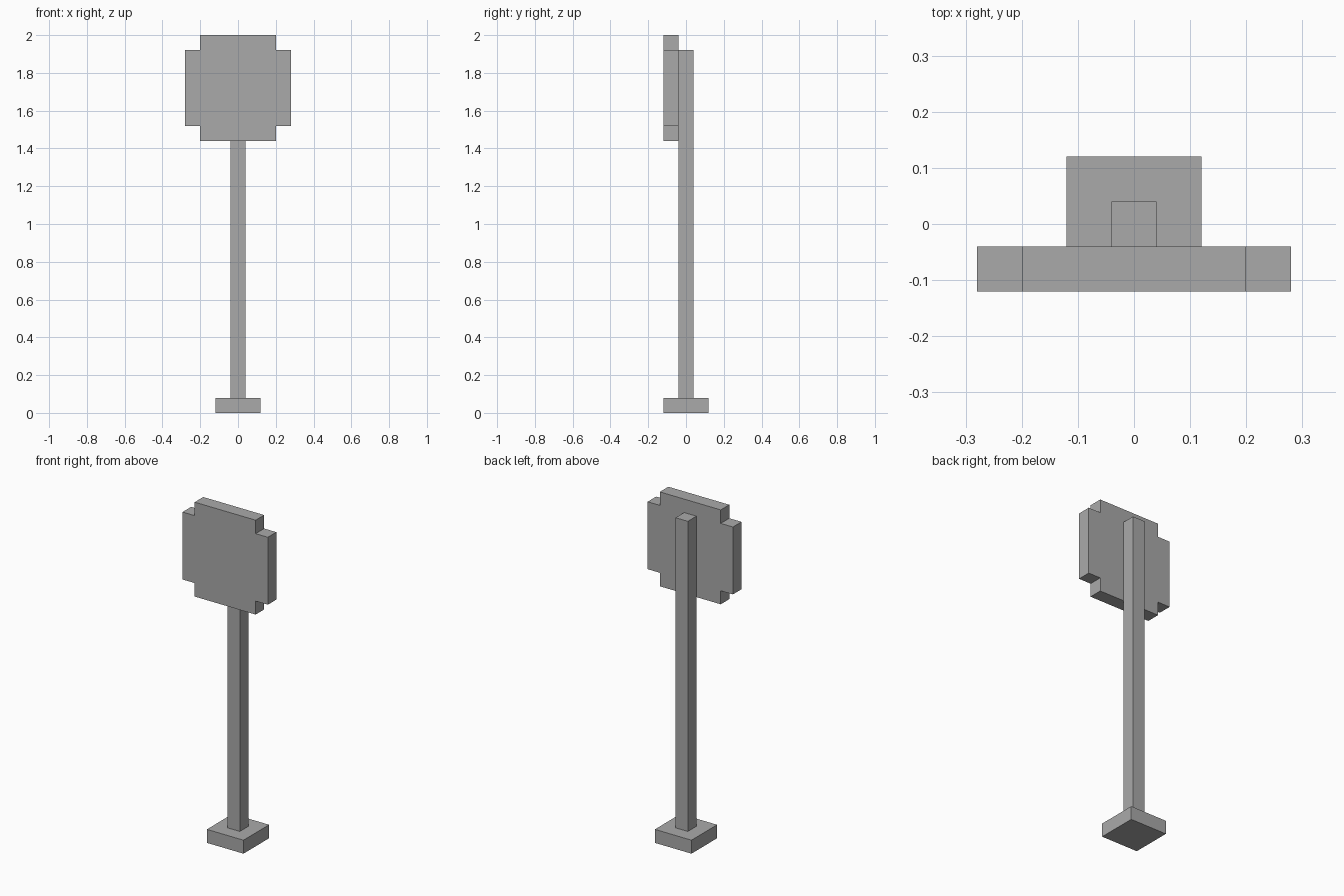
import bpy
import bmesh
from mathutils import Vector

cube = bpy.data.objects.get("Cube")
if cube:
    bpy.data.objects.remove(cube, do_unlink=True)

GREY = (0.4, 0.4, 0.4, 1.0)
UNIT = 0.08  # edge of one block; every part is a multiple of it

grey = bpy.data.materials.new("plain grey")
grey.diffuse_color = GREY
grey.use_nodes = True
grey.node_tree.nodes["Principled BSDF"].inputs["Base Color"].default_value = GREY


def extrude_profile(name, points, direction):
    """Make a solid by sweeping a flat outline along a direction."""
    bm = bmesh.new()
    face = bm.faces.new([bm.verts.new(p) for p in points])
    swept = bmesh.ops.extrude_face_region(bm, geom=[face], use_keep_orig=True)
    verts = [g for g in swept["geom"] if isinstance(g, bmesh.types.BMVert)]
    bmesh.ops.translate(bm, verts=verts, vec=Vector(direction))
    bmesh.ops.recalc_face_normals(bm, faces=bm.faces)
    mesh = bpy.data.meshes.new(name)
    bm.to_mesh(mesh)
    bm.free()
    mesh.materials.append(grey)
    obj = bpy.data.objects.new(name, mesh)
    bpy.context.collection.objects.link(obj)
    return obj


def square_column(name, half, bottom, top):
    corners = [(-half, -half), (half, -half), (half, half), (-half, half)]
    return extrude_profile(name, [(x, y, bottom) for x, y in corners],
                           (0, 0, top - bottom))


# Foot and post
square_column("base", 1.5 * UNIT, 0, UNIT)
square_column("post", UNIT / 2, UNIT, 24 * UNIT)

# Square sign with a notch at each corner, fixed to the front of the post
outer, inner = 3.5 * UNIT, 2.5 * UNIT
centre = 2 - outer
quarter = [(outer, inner), (inner, inner), (inner, outer)]
outline = []
for turn in range(4):
    outline += quarter
    quarter = [(-z, x) for x, z in quarter]
extrude_profile("sign_panel",
                [(x, -1.5 * UNIT, centre + z) for x, z in outline],
                (0, UNIT, 0))
